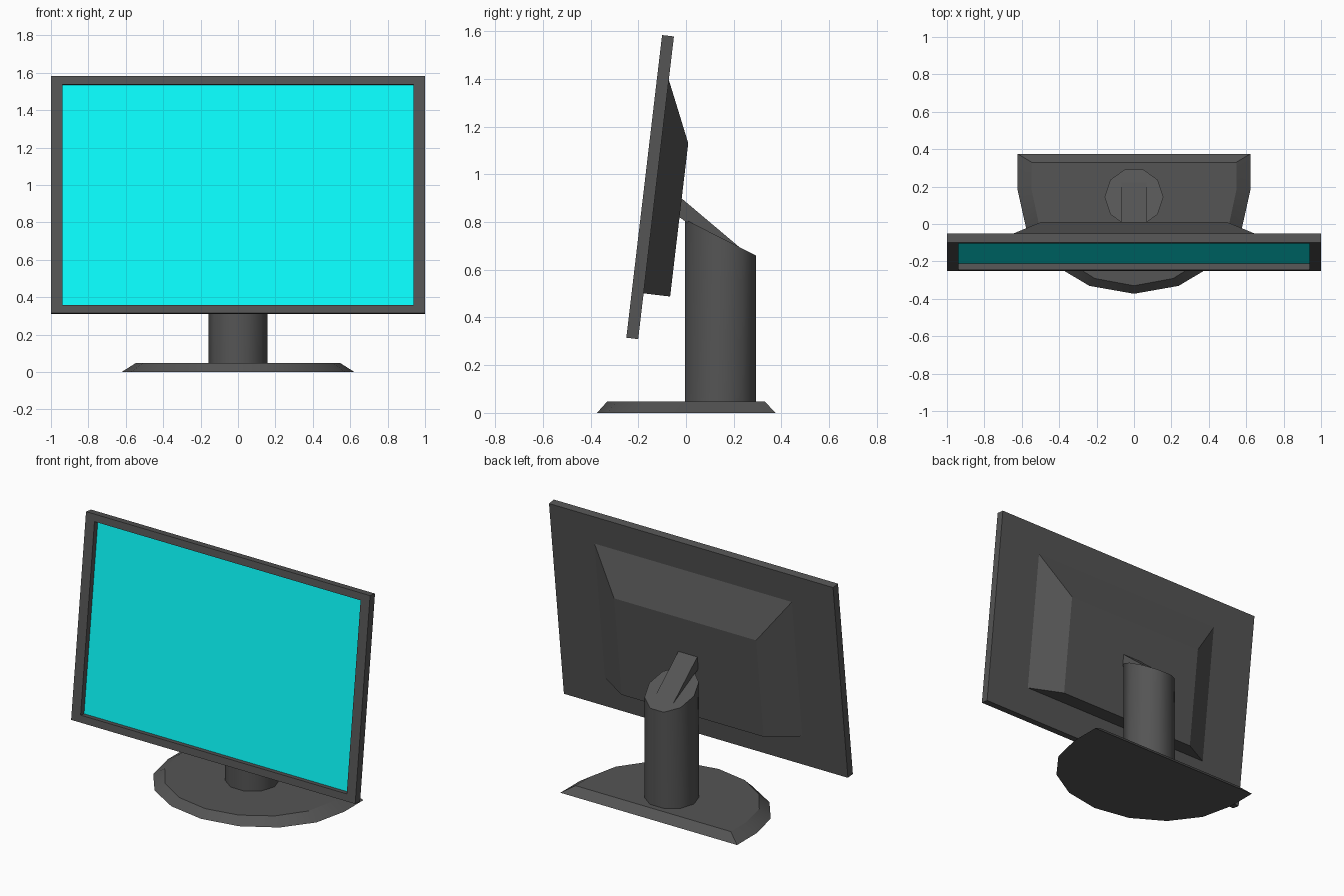
import bpy, bmesh
from math import sin, cos, radians, atan2
from mathutils import Matrix

if "Cube" in bpy.data.objects:
    bpy.data.objects.remove(bpy.data.objects["Cube"])


def material(name, rgb):
    mat = bpy.data.materials.new(name)
    mat.diffuse_color = (*rgb, 1)
    mat.use_nodes = True
    mat.node_tree.nodes["Principled BSDF"].inputs["Base Color"].default_value = mat.diffuse_color
    return mat


charcoal = material("charcoal_plastic", (0.09, 0.09, 0.09))
cyan = material("cyan_screen", (0.003, 1.0, 1.0))


def loft(name, rings, matrix=None, smooth=None, mat=charcoal):
    """Skin matching rings of points, cap both ends."""
    bm = bmesh.new()
    loops = [[bm.verts.new(p) for p in ring] for ring in rings]
    n = len(loops[0])
    for a, b in zip(loops, loops[1:]):
        for i in range(n):
            j = (i + 1) % n
            bm.faces.new((a[i], a[j], b[j], b[i]))
    bm.faces.new(loops[0])
    bm.faces.new(loops[-1])
    bmesh.ops.recalc_face_normals(bm, faces=bm.faces)
    mesh = bpy.data.meshes.new(name)
    bm.to_mesh(mesh)
    bm.free()
    mesh.materials.append(mat)
    obj = bpy.data.objects.new(name, mesh)
    bpy.context.collection.objects.link(obj)
    if matrix:
        obj.matrix_world = matrix
    if smooth:
        bpy.ops.object.select_all(action='DESELECT')
        obj.select_set(True)
        bpy.context.view_layer.objects.active = obj
        bpy.ops.object.shade_smooth_by_angle(angle=radians(smooth))
    return obj


def rect(y, half, z0, z1):
    return [(-half, y, z0), (half, y, z0), (half, y, z1), (-half, y, z1)]


# The panel is built upright from its front bottom edge, then leaned back
tilt = Matrix.Translation((0, -0.25, 0.315)) @ Matrix.Rotation(-atan2(0.15, 1.27), 4, 'X')
H = 1.277

# Bezel frame with a recessed front
loft("screen_frame", [rect(0.05, 1, 0, H), rect(0, 1, 0, H),
                      rect(0, 0.937, 0.045, H - 0.045),
                      rect(0.04, 0.937, 0.045, H - 0.045)], tilt)

# Display surface inside the recess
loft("screen", [rect(0.035, 0.937, 0.045, H - 0.045),
                rect(0.042, 0.937, 0.045, H - 0.045)], tilt, mat=cyan)

# Rear housing: flat underside, sloped sides and top
loft("rear_housing", [rect(0.05, 0.695, 0.193, 1.094),
                      rect(0.162, 0.50, 0.193, 0.84)], tilt)


# Stand base: half of a 16-sided oval in front, straight at the back
def base_ring(rx, ry, back, z):
    arc = [radians(22.5 * i) for i in range(9)]
    return ([(rx * cos(a), 0.18 - ry * sin(a), z) for a in arc]
            + [(-rx, back, z), (rx, back, z)])


loft("stand_base", [base_ring(0.622, 0.553, 0.375, 0),
                    base_ring(0.547, 0.51, 0.33, 0.048)], smooth=30)


# Ten-sided neck, cut off at a slant
def neck_top(y):
    return 0.81 - 0.508 * (y + 0.003)


ring = [(0.157 * cos(radians(36 * i)), 0.144 + 0.156 * sin(radians(36 * i)))
        for i in range(10)]
loft("stand_neck", [[(x, y, 0.04) for x, y in ring],
                    [(x, y, neck_top(y)) for x, y in ring]], smooth=40)

# Wedge arm joining the neck to the housing
wedge = [(0.235, 0.685), (-0.02, 0.9), (-0.03, 0.822), (0.0, 0.80)]
loft("support_arm", [[(x, y, z) for y, z in wedge] for x in (-0.067, 0.067)])
